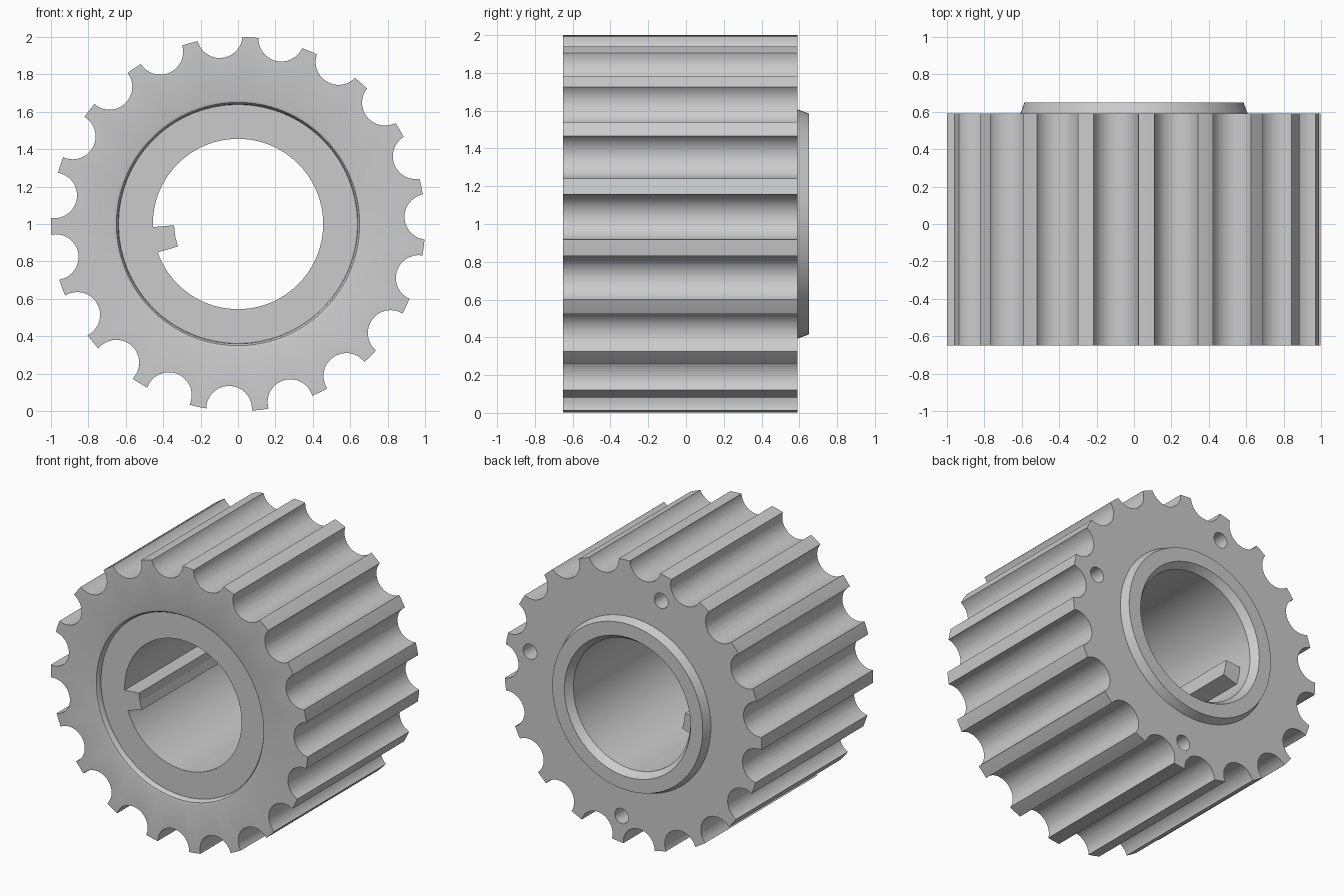
import bpy, bmesh, math

if "Cube" in bpy.data.objects:
    bpy.data.objects.remove(bpy.data.objects["Cube"])

TEETH = 19
STEP = 2 * math.pi / TEETH
TOOTH_ANGLE = math.radians(86.7)     # one tooth centre, seen from the front
CZ = 1.0                             # axis height


def make_object(name, bm):
    bmesh.ops.recalc_face_normals(bm, faces=bm.faces)
    mesh = bpy.data.meshes.new(name)
    bm.to_mesh(mesh)
    bm.free()
    ob = bpy.data.objects.new(name, mesh)
    bpy.context.collection.objects.link(ob)
    return ob


def lathe(name, profile, segs):
    """Revolve a closed (radius, y) profile around the y axis."""
    bm = bmesh.new()
    rings = []
    for i in range(segs):
        a = 2 * math.pi * i / segs
        rings.append([bm.verts.new((r * math.cos(a), y, CZ + r * math.sin(a)))
                      for r, y in profile])
    n = len(profile)
    for i in range(segs):
        p, q = rings[i], rings[(i + 1) % segs]
        for j in range(n):
            k = (j + 1) % n
            bm.faces.new((p[j], p[k], q[k], q[j]))
    return make_object(name, bm)


def prism(bm, outline, y0, y1):
    """Extrude an (x, z) outline along y."""
    a = [bm.verts.new((x, y0, CZ + z)) for x, z in outline]
    b = [bm.verts.new((x, y1, CZ + z)) for x, z in outline]
    bm.faces.new(a)
    bm.faces.new(b[::-1])
    n = len(outline)
    for i in range(n):
        j = (i + 1) % n
        bm.faces.new((a[i], b[i], b[j], a[j]))


def circle(cx, cz, r, n):
    return [(cx + r * math.cos(2 * math.pi * i / n),
             cz + r * math.sin(2 * math.pi * i / n)) for i in range(n)]


# Pulley body: front recess, bore with rear chamfer, raised rear hub
body = lathe("pulley_body", [
    (1.0, -0.65), (0.667, -0.65), (0.65, -0.645), (0.641, -0.632),
    (0.638, -0.61), (0.455, -0.61), (0.455, 0.60), (0.49, 0.65),
    (0.585, 0.65), (0.607, 0.59), (1.0, 0.59)], 180)

# Groove cutters and three blind rear holes
bm = bmesh.new()
for k in range(TEETH):
    a = TOOTH_ANGLE + (k + 0.5) * STEP
    prism(bm, circle(0.010 + 1.002 * math.cos(a), 0.013 + 1.002 * math.sin(a),
                     0.122, 48), -0.8, 0.8)
for k in (1, -4, -9):
    a = TOOTH_ANGLE + k * STEP
    prism(bm, circle(0.815 * math.cos(a), 0.815 * math.sin(a), 0.038 * 1.4, 32),
          0.39, 0.8)
cutter = make_object("groove_cutter", bm)
cutter.hide_render = True

mod = body.modifiers.new("grooves", 'BOOLEAN')
mod.operation = 'DIFFERENCE'
mod.solver = 'EXACT'
mod.object = cutter
bpy.context.view_layer.objects.active = body
body.select_set(True)
bpy.ops.object.modifier_apply(modifier=mod.name)
bpy.data.objects.remove(cutter)
bpy.ops.object.shade_smooth_by_angle(angle=math.radians(32))

# Drive key inside the bore
bm = bmesh.new()
prism(bm, [(-0.46, -0.017), (-0.342, -0.007), (-0.336, -0.064),
           (-0.321, -0.12), (-0.436, -0.154)], -0.61, 0.50)
key = make_object("bore_key", bm)
